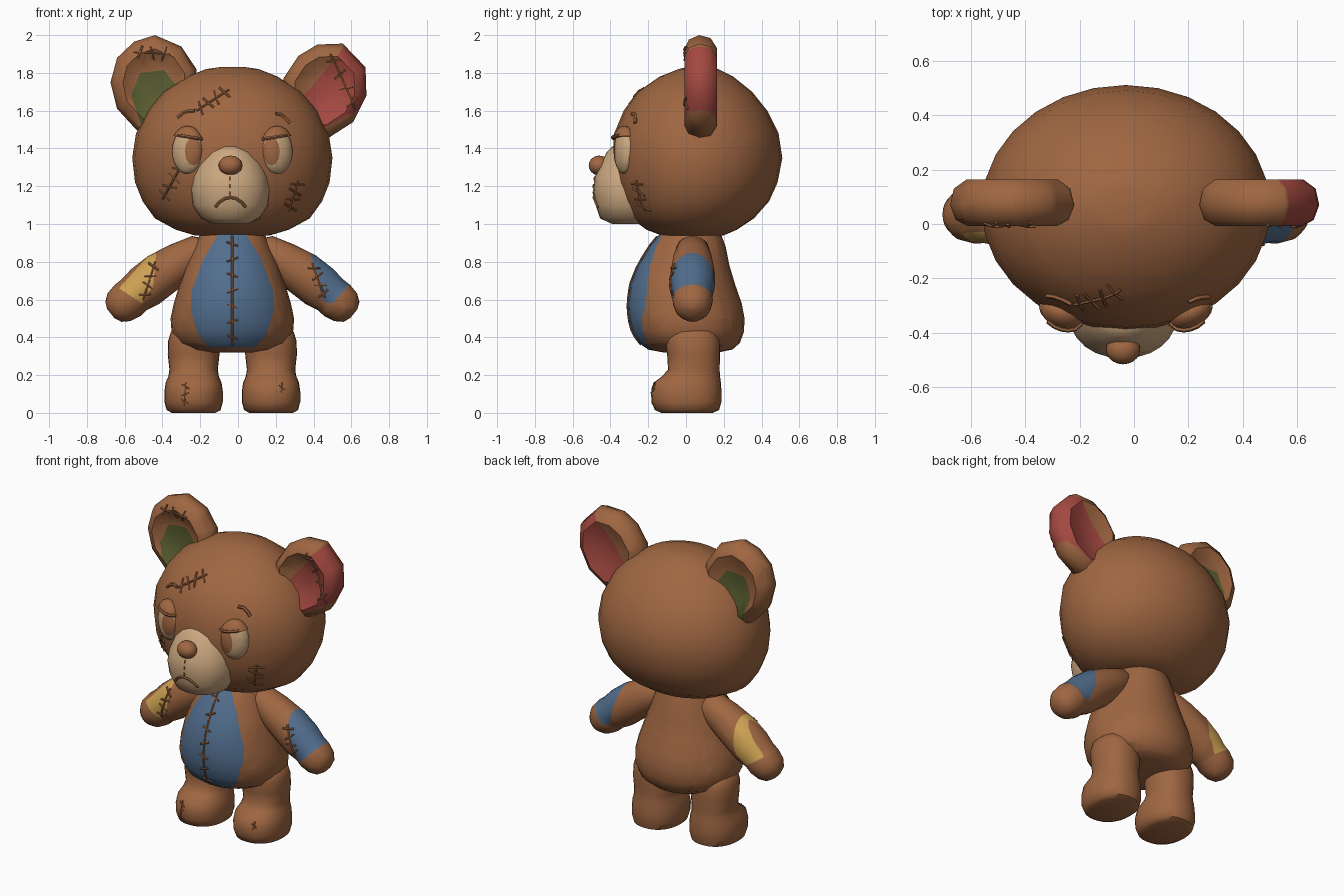
import bpy, bmesh, math
from mathutils import Vector, Matrix
from mathutils.bvhtree import BVHTree

if "Cube" in bpy.data.objects:
    bpy.data.objects.remove(bpy.data.objects["Cube"])

CX = -0.03  # centre line of the toy


def material(name, rgb):
    m = bpy.data.materials.new(name)
    m.diffuse_color = (*rgb, 1)
    m.use_nodes = True
    m.node_tree.nodes["Principled BSDF"].inputs["Base Color"].default_value = m.diffuse_color
    return m


BROWN = material("brown plush", (0.35, 0.135, 0.054))
TAN = material("tan felt", (0.60, 0.39, 0.215))
BLUE = material("blue cloth", (0.084, 0.156, 0.27))
RED = material("red cloth", (0.37, 0.066, 0.052))
GREEN = material("green cloth", (0.10, 0.112, 0.03))
YELLOW = material("yellow cloth", (0.62, 0.365, 0.09))


def finish(name, bm, mat):
    bmesh.ops.recalc_face_normals(bm, faces=bm.faces)
    me = bpy.data.meshes.new(name)
    bm.to_mesh(me)
    bm.free()
    me.materials.append(mat)
    ob = bpy.data.objects.new(name, me)
    bpy.context.collection.objects.link(ob)
    return ob


def ring(c, u, v, n=28, power=2.0):
    """Superellipse around c spanned by the vectors u and v."""
    pts = []
    for i in range(n):
        a = 2 * math.pi * i / n
        ca, sa = math.cos(a), math.sin(a)
        pts.append(Vector(c) + Vector(u) * math.copysign(abs(ca) ** (2 / power), ca)
                   + Vector(v) * math.copysign(abs(sa) ** (2 / power), sa))
    return pts


def loft(name, rings, mat):
    bm = bmesh.new()
    rows = [[bm.verts.new(p) for p in r] for r in rings]
    n = len(rows[0])
    for a, b in zip(rows, rows[1:]):
        for i in range(n):
            bm.faces.new((a[i], a[(i + 1) % n], b[(i + 1) % n], b[i]))
    for end in (rows[0], rows[-1]):
        bm.faces.new(end)
    return finish(name, bm, mat)


def stack(name, table, mat, cx=CX, power=2.0):
    """Loft of level rings: (z, half width, front y, back y)."""
    return loft(name, [ring((cx, (f + b) / 2, z), (rx, 0, 0), (0, (b - f) / 2, 0), power=power)
                       for z, rx, f, b in table], mat)


def ellipsoid(name, c, radii, rot, mat, cut=None):
    bm = bmesh.new()
    bmesh.ops.create_uvsphere(bm, u_segments=20, v_segments=12, radius=1)
    bm.transform(Matrix.Translation(c) @ Matrix.Rotation(rot, 4, 'Z') @ Matrix.Diagonal((*radii, 1)))
    if cut:
        res = bmesh.ops.bisect_plane(bm, geom=bm.verts[:] + bm.edges[:] + bm.faces[:],
                                     plane_co=cut[0], plane_no=cut[1], clear_inner=True)
        bmesh.ops.holes_fill(bm, edges=[e for e in res["geom_cut"] if isinstance(e, bmesh.types.BMEdge)])
    return finish(name, bm, mat)


def paint(ob, outline, mat, front_of=None):
    """Cut a convex x-z outline into the part and colour the faces inside it."""
    mid = Vector((sum(p[0] for p in outline), 0, sum(p[1] for p in outline))) / len(outline)
    planes = []
    for (ax, az), (bx, bz) in zip(outline, outline[1:] + outline[:1]):
        co, no = Vector((ax, 0, az)), Vector((bz - az, 0, ax - bx)).normalized()
        planes.append((co, no if no.dot(mid - co) > 0 else -no))
    if front_of is not None:
        planes.append((Vector((0, front_of, 0)), Vector((0, -1, 0))))
    bm = bmesh.new()
    bm.from_mesh(ob.data)
    for co, no in planes:
        bmesh.ops.bisect_plane(bm, geom=bm.verts[:] + bm.edges[:] + bm.faces[:],
                               plane_co=co, plane_no=no, dist=1e-5)
    ob.data.materials.append(mat)
    for f in bm.faces:
        c = f.calc_center_median()
        if all(no.dot(c - co) > 0 for co, no in planes):
            f.material_index = len(ob.data.materials) - 1
    bm.to_mesh(ob.data)
    bm.free()


def threads(name, target, lines, r=0.007):
    """Tubes that follow x-z lines laid onto the front of the target."""
    tree = BVHTree.FromPolygons([v.co for v in target.data.vertices],
                                [p.vertices for p in target.data.polygons])
    cu = bpy.data.curves.new(name, 'CURVE')
    cu.dimensions = '3D'
    cu.bevel_depth, cu.bevel_resolution, cu.use_fill_caps = r, 1, True
    for line in lines:
        hits = [tree.ray_cast(Vector((x, -2, z)), Vector((0, 1, 0)))[0] for x, z in line]
        hits = [h for h in hits if h]
        if len(hits) < 2:
            continue
        sp = cu.splines.new('POLY')
        sp.points.add(len(hits) - 1)
        for p, h in zip(sp.points, hits):
            p.co = (h.x, h.y - r * 0.4, h.z, 1)
    cu.materials.append(BROWN)
    ob = bpy.data.objects.new(name, cu)
    bpy.context.collection.objects.link(ob)
    bpy.ops.object.select_all(action='DESELECT')
    ob.select_set(True)
    bpy.context.view_layer.objects.active = ob
    bpy.ops.object.convert(target='MESH')


def segment(a, b, n):
    return [(a[0] + (b[0] - a[0]) * i / n, a[1] + (b[1] - a[1]) * i / n) for i in range(n + 1)]


def stitches(name, target, a, b, bars, half=0.035, r=0.006):
    """A seam from a to b with slightly uneven cross bars."""
    d = Vector((b[0] - a[0], b[1] - a[1])).normalized()
    lines = [segment(a, b, 14)]
    for i in range(bars):
        t = (i + 0.5) / bars
        c = Vector(a).lerp(Vector(b), t)
        s = Vector((-d.y, d.x)) * half + d * 0.01 * (-1) ** i
        lines.append(segment(c - s, c + s, 4))
    threads(name, target, lines, r)


# Head, muzzle and nose
head = stack("head", [(0.94, .20, -.13, .20), (0.97, .30, -.21, .27), (1.03, .41, -.29, .36),
                      (1.12, .475, -.34, .44), (1.22, .515, -.375, .485), (1.35, .53, -.39, .51),
                      (1.48, .51, -.38, .49), (1.60, .45, -.33, .43), (1.70, .365, -.255, .35),
                      (1.78, .24, -.14, .25), (1.82, .14, -.04, .17), (1.83, .07, 0, .12)], BROWN)
muzzle = stack("muzzle", [(1.00, .09, -.39, -.2), (1.03, .155, -.455, -.12), (1.10, .20, -.478, -.08),
                          (1.18, .21, -.492, -.06), (1.25, .20, -.483, -.06), (1.32, .175, -.45, -.06),
                          (1.38, .13, -.42, -.08), (1.41, .07, -.39, -.12)], TAN, -0.04, 2.3)
ellipsoid("nose", (-0.04, -0.46, 1.31), (.063, .055, .052), 0, BROWN)
threads("mouth", muzzle, [[(-.12, 1.09), (-.1, 1.115), (-.07, 1.135), (-.04, 1.14), (-.01, 1.135),
                           (.02, 1.115), (.04, 1.09)]], .008)
threads("muzzle_seam", muzzle, [segment((-.04, z), (-.04, z + .022), 2) for z in (1.15, 1.19, 1.23)], .004)

# Eyes with heavy lids
for side, sx in (("left", -1), ("right", 1)):
    x, z = CX + sx * 0.237, 1.385
    eye = ellipsoid(side + "_eye", (x, -.325, z), (.086, .052, .12), sx * .4, TAN)
    px = x - sx * .03
    paint(eye, [(px + .045 * math.cos(k * math.pi / 6), z + .075 * math.sin(k * math.pi / 6))
                for k in range(12)], BROWN, -.3)
    lid = ellipsoid(side + "_eyelid", (x, -.325, z + .01), (.094, .066, .125), sx * .4, BROWN,
                    ((x, 0, 1.455), (-sx * .15, 0, 1)))
    threads(side + "_lid_edge", lid, [segment((x - .075, 1.462 - sx * .012), (x + .075, 1.462 + sx * .012), 6)], .009)
threads("brows", head, [[(-.32, 1.565), (-.29, 1.59), (-.26, 1.6), (-.23, 1.6)],
                        [(.20, 1.585), (.23, 1.58), (.255, 1.56), (.275, 1.535)]], .01)

# Ears: outlines lofted front to back with dished faces
PROFILE = [(.04, .15), (.03, .45), (-.008, .72), (.015, .91), (.07, 1), (.13, .94),
           (.163, .74), (.14, .45), (.13, .15)]


def ear(name, outline):
    c = Vector((sum(p[0] for p in outline), 0, sum(p[1] for p in outline))) / len(outline)
    return loft(name, [[c + (Vector((x, 0, z)) - c) * s + Vector((0, y, 0)) for x, z in outline]
                       for y, s in PROFILE], BROWN)


left_ear = ear("left_ear", [(-.44, 2), (-.55, 1.965), (-.64, 1.88), (-.675, 1.75), (-.64, 1.61),
                            (-.53, 1.49), (-.4, 1.46), (-.28, 1.55), (-.22, 1.68), (-.22, 1.82), (-.3, 1.94)])
paint(left_ear, [(-.52, 1.80), (-.39, 1.815), (-.33, 1.735), (-.36, 1.63), (-.42, 1.52),
                 (-.51, 1.52), (-.565, 1.68)], GREEN)
right_ear = ear("right_ear", [(.24, 1.77), (.32, 1.89), (.42, 1.95), (.555, 1.955), (.675, 1.83),
                              (.68, 1.68), (.61, 1.54), (.47, 1.45), (.34, 1.48), (.25, 1.6)])
paint(right_ear, [(.585, 1.96), (.75, 1.85), (.75, 1.66), (.42, 1.49), (.34, 1.67)], RED)
stitches("left_ear_stitches", left_ear, (-.55, 1.91), (-.36, 1.9), 3)
stitches("right_ear_stitches", right_ear, (.49, 1.9), (.62, 1.61), 4)

# Body with the belly panel
body = stack("body", [(.32, .13, -.12, .17), (.335, .23, -.20, .245), (.37, .295, -.25, .285),
                      (.43, .322, -.285, .307), (.50, .327, -.303, .31), (.58, .31, -.308, .295),
                      (.68, .28, -.295, .26), (.78, .245, -.255, .23), (.88, .20, -.195, .21),
                      (.96, .165, -.13, .18), (1.0, .13, -.09, .15)], BROWN)
half = [(.07, .95), (.15, .82), (.215, .65), (.22, .55), (.185, .42), (.12, .345)]
paint(body, [(CX + x, z) for x, z in half] + [(CX - x, z) for x, z in half[::-1]], BLUE, 0)
stitches("belly_stitches", body, (CX, .935), (CX, .36), 7, .028)

# Arms
ARM = [(.10, .88, .05), (.16, .87, .085), (.26, .81, .105), (.37, .74, .118), (.46, .67, .118),
       (.52, .625, .105), (.555, .595, .107), (.60, .56, .095), (.63, .535, .068), (.643, .525, .03)]
arms = {}
for side, sx in (("left", -1), ("right", 1)):
    arms[sx] = loft(side + "_arm", [ring((CX + sx * x, .035, z), (sx * .63 * r, 0, .78 * r), (0, r, 0), 20)
                                    for x, z, r in ARM], BROWN)
paint(arms[-1], [(-.43, .88), (-.45, .67), (-.51, .58), (-.63, .66)], YELLOW)
paint(arms[1], [(.38, .86), (.45, .59), (.50, .58), (.60, .69)], BLUE)
stitches("left_arm_stitches", arms[-1], (-.44, .80), (-.50, .60), 4, .03)
stitches("right_arm_stitches", arms[1], (.395, .79), (.46, .61), 4, .03)

# Legs with rounded feet
LEG = [(0, .115, -.13, .14), (.015, .143, -.165, .175), (.06, .155, -.183, .188), (.11, .155, -.185, .188),
       (.16, .148, -.172, .185), (.195, .133, -.125, .18), (.23, .128, -.095, .178), (.31, .137, -.1, .18),
       (.38, .135, -.11, .18), (.43, .12, -.1, .165), (.46, .08, -.06, .12)]
legs = {}
for side, sx in (("left", -1), ("right", 1)):
    legs[sx] = stack(side + "_leg", LEG, BROWN, CX + sx * .205, 2.25)
stitches("left_foot_stitches", legs[-1], (-.285, .04), (-.275, .16), 3, .02, .004)
stitches("right_foot_stitches", legs[1], (.23, .11), (.235, .16), 1, .015, .004)

# Scars on the head
stitches("forehead_stitches", head, (-.22, 1.60), (-.05, 1.71), 4)
stitches("left_cheek_stitches", head, (-.40, 1.13), (-.30, 1.31), 4)
stitches("right_cheek_stitches", head, (.27, 1.07), (.32, 1.23), 4)

# Smooth shading
bpy.ops.object.select_all(action='SELECT')
bpy.context.view_layer.objects.active = head
bpy.ops.object.shade_smooth_by_angle(angle=math.radians(50))
